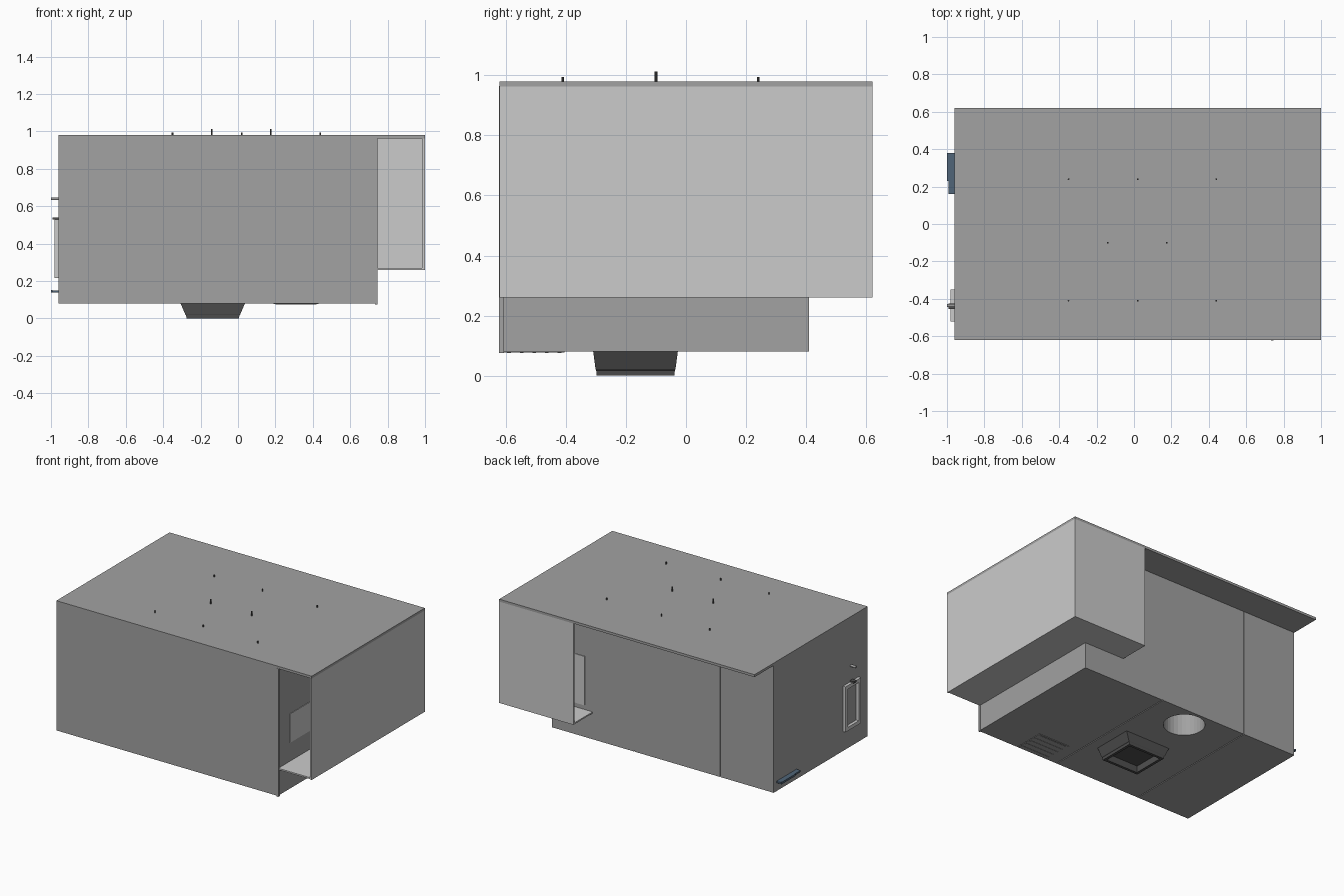
import bpy, bmesh, math
from mathutils import Vector

if "Cube" in bpy.data.objects:
    bpy.data.objects.remove(bpy.data.objects["Cube"])


def material(name, c):
    m = bpy.data.materials.new(name)
    m.diffuse_color = (*c, 1)
    m.use_nodes = True
    m.node_tree.nodes["Principled BSDF"].inputs["Base Color"].default_value = m.diffuse_color
    return m


DARK = material("dark_grey", (0.36, 0.36, 0.36))
BLACK = material("near_black", (0.08, 0.08, 0.08))
BLUE = material("slate_blue", (0.08, 0.13, 0.19))


def finish(name, bm, mat):
    bmesh.ops.recalc_face_normals(bm, faces=bm.faces)
    me = bpy.data.meshes.new(name)
    bm.to_mesh(me)
    bm.free()
    ob = bpy.data.objects.new(name, me)
    bpy.context.collection.objects.link(ob)
    if mat:
        me.materials.append(mat)
    return ob


def box(name, x, y, z, mat=None):
    bm = bmesh.new()
    bmesh.ops.create_cube(bm, size=1)
    for v in bm.verts:
        v.co = Vector([a + (b - a) * (c + 0.5) for (a, b), c in zip((x, y, z), v.co)])
    return finish(name, bm, mat)


def cylinder(name, x, y, z0, z1, r, sides, mat=None):
    bm = bmesh.new()
    bmesh.ops.create_cone(bm, cap_ends=True, segments=sides, radius1=r, radius2=r, depth=z1 - z0)
    bmesh.ops.translate(bm, verts=bm.verts, vec=(x, y, (z0 + z1) / 2))
    return finish(name, bm, mat)


# cabinet core, with floor and back panels separated by narrow seams
core = box("cabinet_core", (-0.96, 0.74), (-0.615, 0.40), (0.086, 0.965), DARK)
seam = 0.003
edges = (-0.96, -0.55, 0.11, 0.74)
floors = [box(f"floor_panel_{i}", (a + seam * (i > 0), b - seam * (i < 2)), (-0.615, 0.41),
              (0.08, 0.086), DARK) for i, (a, b) in enumerate(zip(edges, edges[1:]))]
box("back_door", (-0.96, -0.553), (0.40, 0.41), (0.086, 0.965), DARK)
box("back_panel", (-0.547, 0.74), (0.40, 0.41), (0.086, 0.965), DARK)
box("front_panel", (-0.96, 0.745), (-0.62, -0.61), (0.08, 0.968), DARK)
box("front_edge_trim", (0.733, 0.745), (-0.622, -0.605), (0.075, 0.965), DARK)

# round opening in the underside
cutter = cylinder("round_opening_cutter", -0.19, 0.26, 0.0, 0.25, 0.13, 32)
cutter.hide_render = True
cutter.hide_viewport = True
for ob in (core, floors[1]):
    mod = ob.modifiers.new("round_opening", "BOOLEAN")
    mod.operation = "DIFFERENCE"
    mod.object = cutter

# roof
box("roof", (-0.96, 1.0), (-0.62, 0.62), (0.963, 0.98), DARK)

# light shroud around the right rear corner
box("shroud_side", (0.985, 1.0), (-0.62, 0.62), (0.26, 0.963))
box("shroud_back", (0.43, 0.985), (0.608, 0.62), (0.26, 0.963))
box("shroud_floor_side", (0.74, 0.985), (-0.615, 0.608), (0.26, 0.27))
box("shroud_floor_back", (0.43, 0.74), (0.41, 0.608), (0.26, 0.27))
box("side_vent_plate", (0.74, 0.744), (-0.49, 0.25), (0.40, 0.60))
box("back_vent_plate", (0.49, 0.70), (0.41, 0.414), (0.30, 0.64))

# roof studs
studs = [(x, y, 0.995) for x in (-0.35, 0.02, 0.44) for y in (-0.41, 0.24)]
studs += [(x, -0.10, 1.012) for x in (-0.14, 0.175)]
for i, (x, y, top) in enumerate(studs):
    cylinder(f"roof_stud_{i}", x, y, 0.978, top, 0.0045, 10, BLACK)

# hollow tapered outlet below: (z, half width, half depth) rings
bm = bmesh.new()
rings = []
for z, w, d in ((0.082, 0.173, 0.141), (0.022, 0.147, 0.133), (0.018, 0.143, 0.131),
                (0.0, 0.140, 0.129), (0.0, 0.122, 0.111), (0.05, 0.128, 0.115)):
    rings.append([bm.verts.new((-0.135 + sx * w, -0.168 + sy * d, z))
                  for sx, sy in ((-1, -1), (1, -1), (1, 1), (-1, 1))])
for a, b in zip(rings, rings[1:]):
    for i in range(4):
        j = (i + 1) % 4
        bm.faces.new((a[i], a[j], b[j], b[i]))
bm.faces.new(rings[0])
bm.faces.new(rings[-1])
finish("outlet_hopper", bm, BLACK)

# square grille pad on the underside
box("grille_pad", (0.19, 0.43), (-0.61, -0.405), (0.077, 0.081), DARK)
for i in range(5):
    y = -0.595 + i * 0.042
    box(f"grille_bar_{i}", (0.20, 0.42), (y, y + 0.012), (0.0755, 0.077), DARK)

# rectangular frame on the left side
for i, y in enumerate((-0.52, -0.375)):
    box(f"frame_post_{i}", (-0.98, -0.958), (y, y + 0.025), (0.215, 0.53))
for i, z in enumerate((0.215, 0.505)):
    box(f"frame_rail_{i}", (-0.98, -0.958), (-0.495, -0.375), (z, z + 0.025))
box("frame_latch", (-0.992, -0.958), (-0.455, -0.425), (0.528, 0.54), BLACK)

# peg above the frame
peg = cylinder("side_peg", 0, 0, -0.021, 0.021, 0.008, 12, DARK)
peg.rotation_euler = (0, math.pi / 2, 0)
peg.location = (-0.979, -0.437, 0.64)

# slim tray on the left side
box("side_tray", (-0.992, -0.958), (0.16, 0.38), (0.138, 0.149), BLUE)
box("side_tray_lip", (-1.0, -0.992), (0.23, 0.38), (0.138, 0.152), BLUE)
